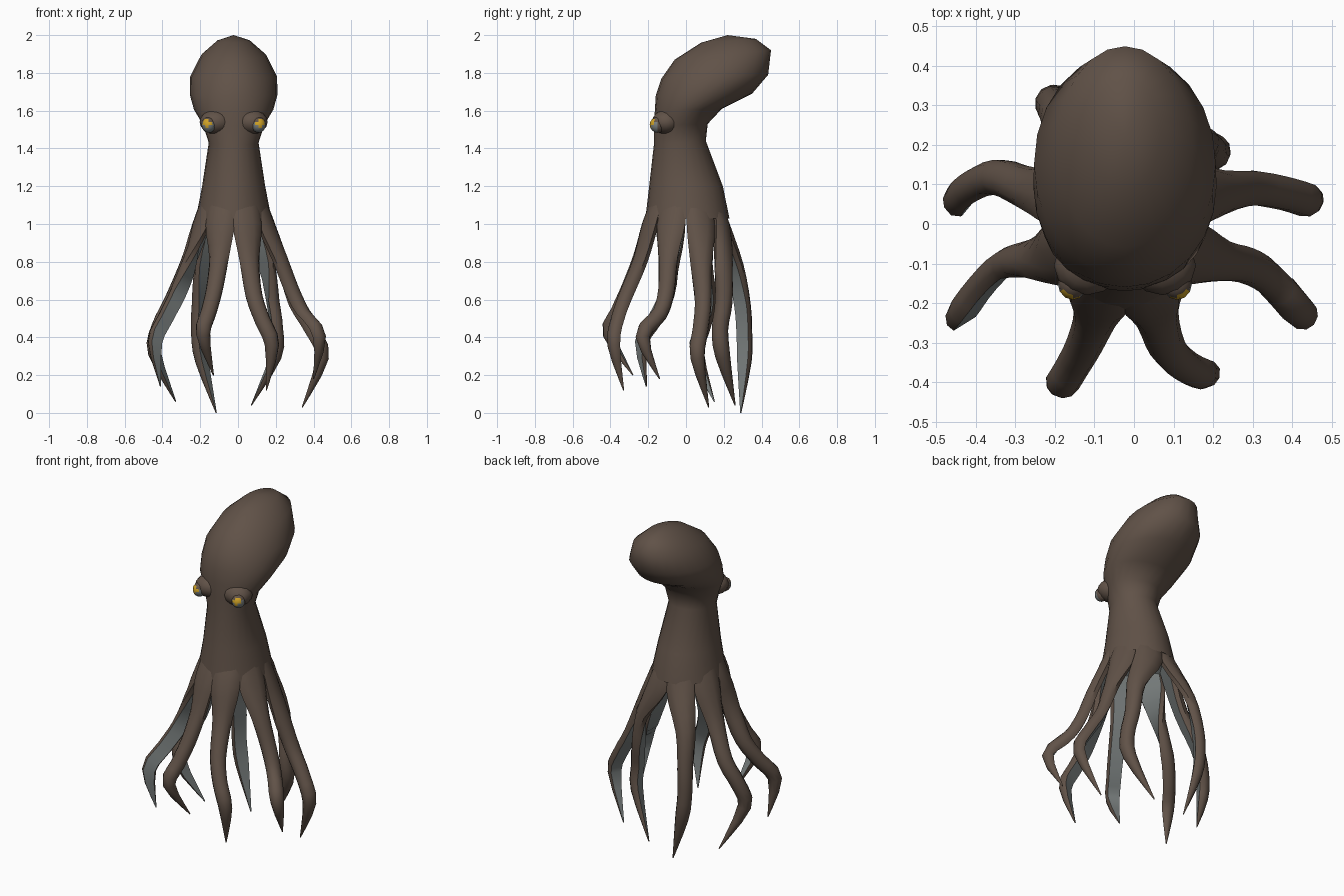
import bpy, bmesh, math
from mathutils import Vector

if "Cube" in bpy.data.objects:
    bpy.data.objects.remove(bpy.data.objects["Cube"])

CX = -0.023  # body axis


def material(name, rgb):
    m = bpy.data.materials.new(name)
    m.diffuse_color = (*rgb, 1)
    m.use_nodes = True
    m.node_tree.nodes["Principled BSDF"].inputs["Base Color"].default_value = m.diffuse_color
    return m


MATS = [material("brown_skin", (0.118, 0.084, 0.064)),
        material("grey_underside", (0.19, 0.21, 0.208)),
        material("yellow_iris", (0.62, 0.36, 0.02))]


def finish(bm, name, angle=50):
    bmesh.ops.recalc_face_normals(bm, faces=bm.faces)
    me = bpy.data.meshes.new(name)
    bm.to_mesh(me)
    bm.free()
    for m in MATS:
        me.materials.append(m)
    ob = bpy.data.objects.new(name, me)
    bpy.context.collection.objects.link(ob)
    bpy.ops.object.select_all(action='DESELECT')
    ob.select_set(True)
    bpy.context.view_layer.objects.active = ob
    bpy.ops.object.shade_smooth_by_angle(angle=math.radians(angle))


def loft(bm, rings, mat_of_side):
    vr = [[bm.verts.new(p) for p in r] for r in rings]
    n = len(vr[0])
    for a, b in zip(vr, vr[1:]):
        for i in range(n):
            j = (i + 1) % n
            bm.faces.new((a[i], a[j], b[j], b[i])).material_index = mat_of_side(i)
    return vr


def fan(bm, ring, tip, mat):
    v = bm.verts.new(tip)
    for i in range(len(ring)):
        bm.faces.new((ring[i], ring[(i + 1) % len(ring)], v)).material_index = mat


# Mantle, neck and web: front y, front z, back y, back z, half width
SECTIONS = [(-.215, 1.03, .23, 1.03, .2), (-.195, 1.2, .195, 1.2, .167),
            (-.17, 1.42, .105, 1.44, .132), (-.17, 1.52, .115, 1.53, .162),
            (-.165, 1.6, .19, 1.61, .21), (-.16, 1.68, .35, 1.69, .232),
            (-.13, 1.77, .435, 1.79, .23), (-.06, 1.87, .45, 1.92, .172),
            (.08, 1.96, .37, 1.98, .088)]
N = 24
rings = []
for fy, fz, by, bz, w in SECTIONS:
    ring = []
    for i in range(N):
        a = 2 * math.pi * i / N
        s = (1 + math.sin(a)) / 2
        ring.append((CX + w * math.cos(a), fy + (by - fy) * s, fz + (bz - fz) * s))
    rings.append(ring)
bm = bmesh.new()
vr = loft(bm, rings, lambda i: 0)
fan(bm, vr[-1], (CX, .22, 2.0), 0)
fan(bm, vr[0], (CX, 0, 1.2), 1)
finish(bm, "mantle_and_web", 85)

# Arms every 45 degrees: tip height, then x, y of the bends at shared height fractions
LEVELS = [.78, .57, .42, .27, 0]
ARMS = [("right_hind_arm", .03, [(.23, .08), (.305, .09), (.39, .075), (.445, .06), (.34, .12)]),
        ("back_right_arm", .04, [(.15, .2), (.18, .2), (.2, .18), (.195, .195), (.07, .26)]),
        ("back_left_arm", 0, [(-.18, .26), (-.205, .3), (-.21, .31), (-.19, .31), (-.115, .29)]),
        ("left_hind_arm", .06, [(-.265, .09), (-.35, .12), (-.42, .09), (-.44, .06), (-.33, .15)]),
        ("left_fore_arm", .14, [(-.25, -.085), (-.32, -.1), (-.385, -.16), (-.44, -.235), (-.41, -.21)]),
        ("front_left_arm", .2, [(-.1, -.24), (-.125, -.305), (-.155, -.36), (-.185, -.405), (-.13, -.28)]),
        ("front_right_arm", .12, [(.06, -.24), (.085, -.315), (.13, -.36), (.18, -.38), (.15, -.33)]),
        ("right_fore_arm", .18, [(.22, -.095), (.285, -.105), (.345, -.14), (.43, -.23), (.40, -.14)])]
# Outward directions of the arms that twist on the way down
TWIST = {"left_fore_arm": (-.5, .8, 0), "right_hind_arm": (.85, -.4, 0),
         "back_right_arm": (1, .15, 0), "back_left_arm": (-.8, .5, 0)}
WIDTH = [.065, .083, .056, .047, .044, .04, .003]
DEPTH = [.02, .034, .037, .038, .037, .034, .003]
# Arm cross-section: rounded brown outside, flat grey inside
PROFILE = [(.82, -.62), (1, 0), (.75, .65), (.3, 1), (-.3, 1), (-.75, .65), (-1, 0), (-.82, -.62)]


def spline(vals, k, t):
    p = [vals[min(max(k + d, 0), len(vals) - 1)] for d in (-1, 0, 1, 2)]
    return 0.5 * (2 * p[1] + (p[2] - p[0]) * t + (2 * p[0] - 5 * p[1] + 4 * p[2] - p[3]) * t * t
                  + (3 * p[1] - p[0] - 3 * p[2] + p[3]) * t ** 3)


for k, (name, tip, bends) in enumerate(ARMS):
    a = math.radians(22.5 + 45 * k)
    radial = Vector((.185 * math.cos(a), .205 * math.sin(a), 0))
    pts = [Vector((CX, 0, 1.16)) + radial * .74, Vector((CX, 0, 1)) + radial]
    pts += [Vector((x, y, tip + (1 - tip) * f)) for (x, y), f in zip(bends, LEVELS)]
    radial.normalize()
    out = Vector(TWIST.get(name, radial))
    samples = [(spline(pts, i, t), spline(WIDTH, i, t), spline(DEPTH, i, t), i + t)
               for i in range(len(pts) - 1) for t in (0, 1 / 3, 2 / 3)]
    samples.append((pts[-1], WIDTH[-1], DEPTH[-1], 6))
    rings = []
    for i, (p, w, d, s) in enumerate(samples):
        tan = (samples[min(i + 1, len(samples) - 1)][0] - samples[max(i - 1, 0)][0]).normalized()
        o = radial.lerp(out, min(max((s - 1) / 2, 0), 1))
        v = (o - tan * o.dot(tan)).normalized()
        u = tan.cross(v)
        rings.append([p + u * (x * w) + v * (y * d) for x, y in PROFILE])
    bm = bmesh.new()
    vr = loft(bm, rings, lambda i: 1 if i == 7 else 0)
    bm.faces.new(vr[0])
    bm.faces.new(vr[-1])
    finish(bm, name)


# Eyes: brown socket bump, ball with yellow iris and grey lower lid
def ball(name, centre, size, rule):
    bm = bmesh.new()
    bmesh.ops.create_uvsphere(bm, u_segments=12, v_segments=8, radius=1)
    for f in bm.faces:
        f.material_index = rule(f.calc_center_median().normalized())
    for v in bm.verts:
        v.co = Vector(centre) + Vector([p * q for p, q in zip(v.co, size)])
    finish(bm, name)


for side, s in (("left", -1), ("right", 1)):
    gaze = Vector((.35 * s, -.87, .3)).normalized()
    ball(side + "_eye_socket", (CX + s * .095, -.105, 1.54), (.085, .075, .065), lambda n: 0)
    ball(side + "_eye", (CX + s * .132, -.15, 1.525), (.038, .042, .042),
         lambda n: 2 if n.dot(gaze) > .8 else (1 if n.z < .3 and n.y < 0 else 0))
